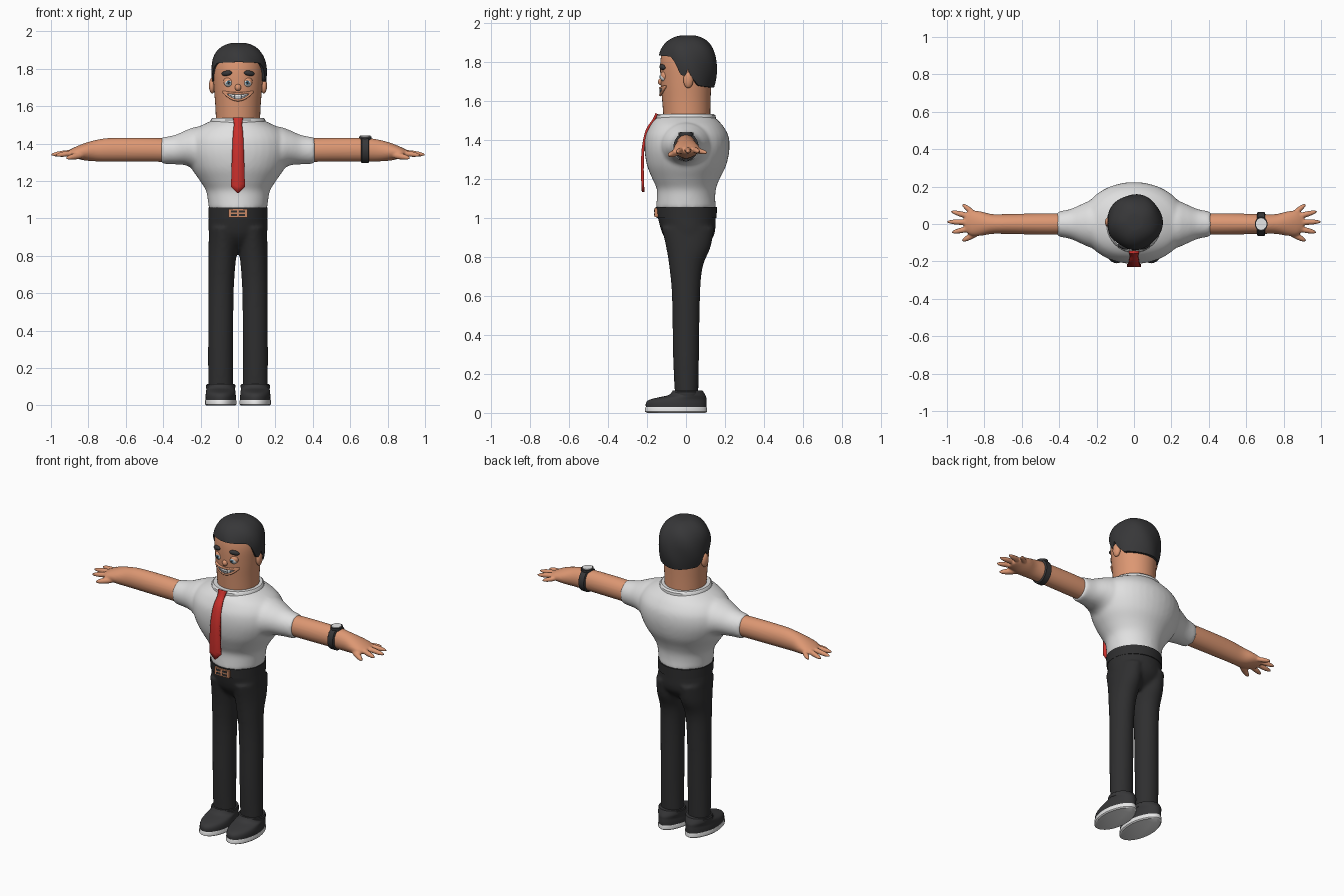
import bpy, bmesh, math
from mathutils import Vector, Matrix

if "Cube" in bpy.data.objects:
    bpy.data.objects.remove(bpy.data.objects["Cube"])


def material(name, r, g, b):
    m = bpy.data.materials.new(name)
    m.diffuse_color = (r, g, b, 1)
    m.use_nodes = True
    m.node_tree.nodes["Principled BSDF"].inputs["Base Color"].default_value = m.diffuse_color
    return m


SKIN = material("skin", 0.72, 0.31, 0.17)
SHIRT = material("shirt_white", 0.75, 0.75, 0.75)
CLOTH = material("trouser_black", 0.028, 0.028, 0.029)
DARK = material("charcoal", 0.038, 0.038, 0.04)
RED = material("tie_red", 0.6, 0.03, 0.025)
WHITE = material("white", 0.82, 0.82, 0.82)
BLUE = material("iris_blue", 0.12, 0.28, 0.4)
GREY = material("grey", 0.25, 0.26, 0.28)
COPPER = material("copper", 0.6, 0.25, 0.13)


def finish(bm, name, mat, angle=40, voxel=0, smooth=0, solid=0):
    """Turn a bmesh into an object; voxel fuses overlapping pieces."""
    bmesh.ops.recalc_face_normals(bm, faces=bm.faces)
    me = bpy.data.meshes.new(name)
    bm.to_mesh(me)
    bm.free()
    for p in me.polygons:
        p.use_smooth = True
    me.set_sharp_from_angle(angle=math.radians(angle))
    me.materials.append(mat)
    ob = bpy.data.objects.new(name, me)
    bpy.context.collection.objects.link(ob)
    if voxel:
        r = ob.modifiers.new("fuse", 'REMESH')
        r.mode, r.voxel_size, r.use_smooth_shade = 'VOXEL', voxel, True
        s = ob.modifiers.new("soften", 'SMOOTH')
        s.factor, s.iterations = 0.5, smooth
    if solid:
        s = ob.modifiers.new("thickness", 'SOLIDIFY')
        s.thickness, s.offset = solid, 0
    return ob


def resample(rings, n):
    """Smooth curve through the ring values."""
    if n == 1:
        return rings
    out = []
    for i in range(len(rings) - 1):
        a, b = rings[max(i - 1, 0)], rings[i]
        c, d = rings[i + 1], rings[min(i + 2, len(rings) - 1)]
        for k in range(n):
            t = k / n
            out.append([0.5 * (2 * q + (r - p) * t + (2 * p - 5 * q + 4 * r - s) * t * t
                               + (3 * q - p - 3 * r + s) * t ** 3)
                        for p, q, r, s in zip(a, b, c, d)])
    return out + [rings[-1]]


def loft(bm, rings, axis='z', n=4, seg=40):
    """Rings of (position, centre u, centre v, radius u, radius v), capped."""
    rows = []
    for p, cu, cv, ru, rv in resample(rings, n):
        row = []
        for k in range(seg):
            a = 2 * math.pi * k / seg
            u, v = cu + ru * math.cos(a), cv + rv * math.sin(a)
            row.append(bm.verts.new((u, v, p) if axis == 'z' else (p, u, v)))
        rows.append(row)
    for a, b in zip(rows, rows[1:]):
        for k in range(seg):
            j = (k + 1) % seg
            bm.faces.new((a[k], a[j], b[j], b[k]))
    bm.faces.new(rows[0])
    bm.faces.new(rows[-1])
    return bm


def blob(bm, loc, size, rot=None):
    m = Matrix.Translation(loc) @ (rot or Matrix()) @ Matrix.Diagonal((*size, 1))
    bmesh.ops.create_uvsphere(bm, u_segments=24, v_segments=16, radius=1, matrix=m)
    return bm


def limb(bm, p, q, r):
    p, q = Vector(p), Vector(q)
    d = q - p
    return blob(bm, (p + q) / 2, (r, r, d.length / 2), d.to_track_quat('Z', 'Y').to_matrix().to_4x4())


def box(name, loc, size, mat):
    bm = bmesh.new()
    bmesh.ops.create_cube(bm, size=1, matrix=Matrix.Translation(loc) @ Matrix.Diagonal((*size, 1)))
    return finish(bm, name, mat)


# shirt: barrel torso with short sleeves
bm = loft(bmesh.new(), [(1.05, 0, 0, .156, .154), (1.10, 0, 0, .162, .150), (1.15, 0, .002, .172, .152),
                        (1.20, 0, 0, .203, .172), (1.27, 0, .003, .25, .203), (1.35, 0, .005, .28, .218),
                        (1.42, 0, .005, .275, .214), (1.47, 0, .003, .24, .19), (1.50, 0, 0, .19, .167),
                        (1.525, 0, 0, .135, .14)])
for s in (-1, 1):
    loft(bm, [(s * x, 0, z, ry, rz) for x, z, ry, rz in
              ((.10, 1.37, .13, .12), (.22, 1.375, .128, .115), (.28, 1.377, .106, .093),
               (.34, 1.367, .08, .078), (.41, 1.362, .067, .071))], 'x')
finish(bm, "shirt", SHIRT, voxel=.01, smooth=8)
finish(loft(bmesh.new(), [(1.49, 0, 0, .150, .156), (1.527, 0, 0, .146, .152), (1.536, 0, 0, .138, .142)], n=1),
       "collar", SHIRT)

# trousers: two legs fused with the hips
bm = loft(bmesh.new(), [(.83, 0, .012, .06, .05), (.87, 0, .014, .13, .10), (.92, 0, .013, .156, .134),
                        (1.0, 0, .004, .157, .148), (1.06, 0, .001, .155, .154)])
for s in (-1, 1):
    loft(bm, [(z, s * x, y, rx, ry) for z, x, y, rx, ry in
              ((.09, .093, .003, .067, .060), (.3, .093, 0, .067, .067), (.6, .091, 0, .068, .072),
               (.75, .086, 0, .072, .086), (.85, .08, .012, .078, .114), (.95, .078, .01, .075, .135))])
finish(bm, "trousers", CLOTH, voxel=.01, smooth=6)
finish(loft(bmesh.new(), [(1.0, 0, .003, .158, .154), (1.057, 0, .001, .159, .158)], n=1), "belt", CLOTH)
box("buckle", (0, -.151, 1.028), (.1, .022, .046), COPPER)
for s in (-1, 1):
    for z in (1.018, 1.038):
        box("buckle_gap", (s * .022, -.1625, z), (.032, .004, .011), CLOTH)

# shoes, ring spans given as heel-to-toe range
SOLE = ((0, -.20, .10, .075), (.006, -.21, .108, .081), (.024, -.21, .108, .081), (.03, -.207, .106, .079))
UPPER = ((.028, -.206, .105, .078), (.05, -.206, .106, .078), (.067, -.19, .105, .076), (.08, -.14, .104, .075),
         (.092, -.088, .099, .074), (.115, -.068, .085, .073))
for s in (-1, 1):
    for name, span, mat, n in (("shoe_sole", SOLE, WHITE, 1), ("shoe_upper", UPPER, DARK, 3)):
        bm = loft(bmesh.new(), [(z, 0, (a + b) / 2, w, (b - a) / 2) for z, a, b, w in span], n=n)
        for v in bm.verts:  # fuller outline, narrower heel
            v.co.x = s * .0925 + v.co.x * (1.04 - .9 * max(0, v.co.y + .02))
        finish(bm, name, mat)
    finish(loft(bmesh.new(), [(.09, s * .093, .004, .077, .073), (.097, s * .093, .004, .079, .075),
                              (.108, s * .093, .004, .079, .075), (.115, s * .093, .004, .07, .066)], n=1),
           "shoe_cuff", DARK)

# arms with spread fingers
FINGERS = (((.84, .045, 1.35), (.92, .107, 1.335), .014), ((.84, .03, 1.358), (.98, .068, 1.34), .0155),
           ((.84, .008, 1.358), (1.003, .012, 1.34), .0155), ((.84, -.015, 1.355), (.977, -.046, 1.337), .0155),
           ((.80, -.025, 1.345), (.92, -.092, 1.322), .0175))
for s in (-1, 1):
    bm = loft(bmesh.new(), [(s * x, y, z, ry, rz) for x, y, z, ry, rz in
                            ((.38, 0, 1.365, .057, .063), (.5, 0, 1.367, .057, .064), (.68, 0, 1.367, .053, .063),
                             (.76, 0, 1.362, .053, .057), (.82, .002, 1.356, .065, .046),
                             (.87, .005, 1.352, .066, .030), (.905, .007, 1.347, .045, .017))], 'x')
    for p, q, r in FINGERS:
        limb(bm, (s * p[0], *p[1:]), (s * q[0], *q[1:]), r)
    finish(bm, "arm", SKIN, voxel=.006, smooth=3)

# wristwatch
finish(loft(bmesh.new(), [(.658, 0, 1.367, .058, .066), (.662, 0, 1.367, .064, .072),
                          (.697, 0, 1.367, .064, .072), (.701, 0, 1.367, .058, .066)], 'x', n=1), "watch_band", DARK)
finish(loft(bmesh.new(), [(1.42, .68, 0, .034, .038), (1.439, .68, 0, .034, .038)], n=1), "watch_case", DARK)
finish(loft(bmesh.new(), [(1.435, .68, 0, .028, .031), (1.443, .68, 0, .028, .031)], n=1), "watch_dial", WHITE)

# head and neck
finish(loft(bmesh.new(), [(1.5, 0, .005, .117, .119), (1.6, 0, .002, .121, .124), (1.7, 0, 0, .129, .13),
                          (1.8, 0, 0, .134, .132), (1.87, 0, 0, .118, .118), (1.9, 0, 0, .09, .09)]), "head", SKIN)
bm = bmesh.new()
for s in (-1, 1):
    blob(bm, (s * .138, .012, 1.71), (.017, .026, .042), Matrix.Rotation(s * .15, 4, 'Z'))
finish(bm, "ears", SKIN)
finish(blob(bmesh.new(), (0, -.128, 1.7), (.017, .016, .018)), "nose", SKIN)

# hair cap, with a hairline height for each direction (0 back, 1 front)
LINE = ((0, 1.67), (.3, 1.68), (.42, 1.72), (.5, 1.765), (.53, 1.73), (.62, 1.735), (.72, 1.80), (.8, 1.83), (1, 1.835))


def hairline(f):
    for (a, p), (b, q) in zip(LINE, LINE[1:]):
        if f <= b:
            return p + (q - p) * (f - a) / (b - a)
    return LINE[-1][1]


bm = bmesh.new()
SEG, ROWS = 80, 18
rows = []
for i in range(-1, ROWS):
    row = []
    for k in range(SEG):
        a = 2 * math.pi * k / SEG
        low = hairline((1 - math.sin(a)) / 2)
        z = low + (1.938 - low) * math.sin(max(i, 0) / ROWS * math.pi / 2)
        h = (z - 1.78) / .16
        r = (1 - h ** 2.4) ** (1 / 2.4) if h > 0 else 1 - .22 * h * h
        r *= (1 + .018 * math.sin(5 * a + 22 * z)) * (.84 if i < 0 else 1)
        row.append(bm.verts.new((.004 + .148 * r * math.cos(a), .008 + .15 * r * math.sin(a), z)))
    rows.append(row)
for a, b in zip(rows, rows[1:]):
    for k in range(SEG):
        j = (k + 1) % SEG
        bm.faces.new((a[k], a[j], b[j], b[k]))
bm.faces.new(rows[-1])
finish(bm, "hair", DARK, angle=60)

# eyes and brows
for s in (-1, 1):
    x = s * .05
    finish(blob(bmesh.new(), (x, -.105, 1.731), (.028, .026, .026)), "eyelid", SKIN)
    finish(blob(bmesh.new(), (x, -.110, 1.725), (.023, .024, .023)), "eyeball", WHITE)
    finish(blob(bmesh.new(), (x, -.1315, 1.725), (.0115, .004, .0115)), "iris", BLUE)
    finish(blob(bmesh.new(), (x, -.135, 1.725), (.006, .002, .006)), "pupil", CLOTH)
    rot = Matrix.Rotation(s * .38, 4, 'Z') @ Matrix.Rotation(s * .15, 4, 'Y')
    finish(blob(bmesh.new(), (s * .06, -.121, 1.776), (.03, .012, .014), rot), "eyebrow", DARK)


# mouth: patches bent around the face
def face_y(x, off):
    return -.127 * math.sqrt(1 - (x / .126) ** 2) - off


def top(x):
    return 1.668 + .008 * (x / .078) ** 2


def bottom(x):
    return 1.632 + .044 * (x / .078) ** 2


def patch(name, x0, x1, hi, lo, off, mat, n=16):
    bm = bmesh.new()
    xs = [x0 + (x1 - x0) * i / n for i in range(n + 1)]
    pts = [[bm.verts.new((x, face_y(x, off), f(x))) for f in (lo, hi)] for x in xs]
    for a, b in zip(pts, pts[1:]):
        bm.faces.new((a[0], b[0], b[1], a[1]))
    finish(bm, name, mat, solid=.003)


patch("teeth", -.074, .074, top, bottom, .006, WHITE)
patch("tooth_wire", -.064, .064, lambda x: (top(x) + bottom(x)) / 2 + .002,
      lambda x: (top(x) + bottom(x)) / 2 - .002, .008, GREY)
for i in range(-3, 4):
    patch("tooth_gap", i * .018 - .001, i * .018 + .001, top, bottom, .0075, GREY, 1)
bm = bmesh.new()
N = 20
for f in (top, bottom):
    pts = [Vector((x, face_y(x, .005), f(x))) for x in (-.078 + .156 * i / N for i in range(N + 1))]
    for p, q in zip(pts, pts[1:]):
        d = (q - p) * .6
        limb(bm, p - d, q + d, .007)
finish(bm, "lips", SKIN, voxel=.003, smooth=3)

# necktie
bm = bmesh.new()
pts = [[bm.verts.new((s * w, y, z)) for s in (-1, 0, 1)] for z, y, w in
       resample([(1.537, -.15, .027), (1.5, -.168, .022), (1.45, -.2, .027), (1.36, -.22, .031),
                 (1.25, -.224, .035), (1.17, -.222, .037)], 4) + [(1.135, -.22, .003)]]
for a, b in zip(pts, pts[1:]):
    for k in (0, 1):
        bm.faces.new((a[k], b[k], b[k + 1], a[k + 1]))
finish(bm, "necktie", RED, solid=.014)
